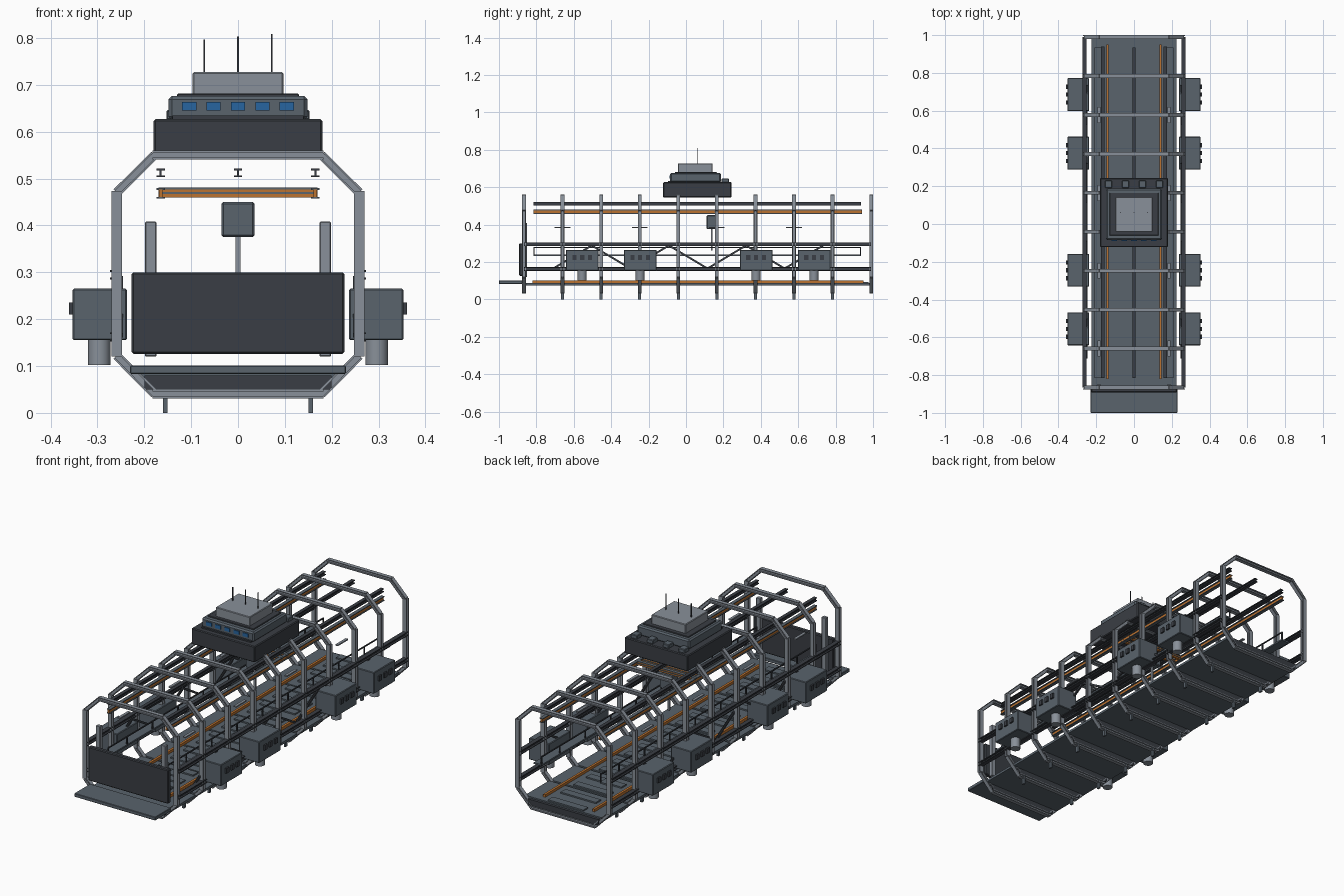
import bpy, bmesh, math
from mathutils import Vector

if "Cube" in bpy.data.objects:
    bpy.data.objects.remove(bpy.data.objects["Cube"])

def mat(name, c):
    m = bpy.data.materials.new(name)
    m.diffuse_color = (*c, 1)
    m.use_nodes = True
    m.node_tree.nodes["Principled BSDF"].inputs["Base Color"].default_value = m.diffuse_color
    return m

DARK = mat("dark_steel", (0.042, 0.048, 0.058))
MID = mat("mid_steel", (0.10, 0.125, 0.15))
LIGHT = mat("light_steel", (0.25, 0.28, 0.32))
ORANGE = mat("orange_rail", (0.50, 0.17, 0.03))
BLUE = mat("blue_glass", (0.02, 0.13, 0.35))

def finish(name, bm, m, bevel=0):
    bmesh.ops.recalc_face_normals(bm, faces=bm.faces)
    me = bpy.data.meshes.new(name)
    bm.to_mesh(me)
    bm.free()
    ob = bpy.data.objects.new(name, me)
    bpy.context.collection.objects.link(ob)
    me.materials.append(m)
    if bevel:
        b = ob.modifiers.new("edge_bevel", 'BEVEL')
        b.width, b.segments = bevel, 1
    return ob

def boxes(name, m, specs, bevel=0):
    """One object from (x0, x1, y0, y1, z0, z1) boxes."""
    bm = bmesh.new()
    for x0, x1, y0, y1, z0, z1 in specs:
        vs = bmesh.ops.create_cube(bm, size=1)['verts']
        for v in vs:
            v.co = Vector(((x0 + x1) / 2 + v.co.x * (x1 - x0),
                           (y0 + y1) / 2 + v.co.y * (y1 - y0),
                           (z0 + z1) / 2 + v.co.z * (z1 - z0)))
    return finish(name, bm, m, bevel)

def both(specs):
    return [s for a in specs for s in (a, (-a[1], -a[0], *a[2:]))]

def beams(name, m, segs, w, h, t=0.004):
    """One object from I-section beams (start, end, flange normal)."""
    bm = bmesh.new()
    a, b, c = w / 2, h / 2, t / 2
    prof = [(-a, -b), (a, -b), (a, -b + t), (c, -b + t), (c, b - t), (a, b - t),
            (a, b), (-a, b), (-a, b - t), (-c, b - t), (-c, -b + t), (-a, -b + t)]
    for p, q, up in segs:
        p, q = Vector(p), Vector(q)
        d = (q - p).normalized()
        side = d.cross(Vector(up)).normalized()
        up = side.cross(d)
        ends = [[bm.verts.new(e + side * u + up * v) for u, v in prof] for e in (p, q)]
        for i in range(12):
            j = (i + 1) % 12
            bm.faces.new((ends[0][i], ends[0][j], ends[1][j], ends[1][i]))
        for e in ends:
            bm.faces.new(e)
    return finish(name, bm, m)

Y0, STEP = -0.866, 0.2062
RIBS = [Y0 + i * STEP for i in range(10)]
Y1 = RIBS[-1]
Z = (0, 0, 1)

# Octagonal ribs: posts, plus top, bottom and corner beams
posts, rims = [], []
for y in RIBS:
    for s in (-1, 1):
        posts.append(((s * .259, y, .12), (s * .259, y, .473), (0, 1, 0)))
        rims.append(((s * .259, y, .47), (s * .178, y, .55), (s, 0, 1)))
        rims.append(((s * .259, y, .122), (s * .178, y, .04), (s, 0, -1)))
    for z in (.04, .55):
        rims.append(((-.182, y, z), (.182, y, z), Z))
beams("rib_posts", LIGHT, posts, .022, .02)
beams("rib_rims", LIGHT, rims, .02, .019)
boxes("landing_feet", MID, both([(.15, .16, y - .008, y + .008, 0, .05) for y in RIBS[1:-1]]))

# Side stringers and zigzag bracing
beams("side_stringers", DARK, [((s * .262, Y0, z), (s * .262, Y1, z), Z)
                               for s in (-1, 1) for z in (.295, .162)], .022, .02)
zig = [(-.71 + i * STEP, .165 if i % 2 == 0 else .288) for i in range(8)]
beams("zigzag_braces", DARK, [((s * .25, *a), (s * .25, *b), (s, 0, 0))
                              for s in (-1, 1) for a, b in zip(zig, zig[1:])], .01, .01, .003)

# Roof rails
beams("roof_rails", DARK, [((x, -.815, .512), (x, .935, .512), Z) for x in (-.165, 0, .165)], .018, .018)

# Crane runway and bridge: orange webs with grey flanges
boxes("crane_runways", ORANGE, both([(.161, .169, Y0 + .05, Y1 - .05, .461, .477)]))
boxes("runway_flanges", MID, both([(.156, .174, Y0 + .05, Y1 - .05, z, z + .004) for z in (.457, .476)]))
boxes("crane_bridge", ORANGE, [(-.17, .17, y - .006, y + .006, .460, .478) for y in (.115, .16)])
boxes("bridge_flanges", MID, [(-.17, .17, y - .009, y + .009, z, z + .004)
                              for y in (.115, .16) for z in (.467, .477)])
boxes("crane_trolley", MID, [(-.035, .035, .11, .165, .375, .45)], .004)
boxes("crane_hoist", LIGHT, [(-.005, .005, .133, .143, .26, .376)])

# Cargo deck with joists, cross strips and orange floor rails
boxes("deck_plates", MID, [(-.225, .225, y + .006, y + STEP - .006, .075, .087) for y in RIBS[:-1]])
boxes("deck_joists", DARK, [(-.2, .2, y - .008, y + .008, .05, .08) for y in RIBS])
boxes("deck_strips", MID, [(-.1, .1, Y0 + .05 + i * STEP / 2, Y0 + .09 + i * STEP / 2, .087, .094)
                           for i in range(18)])
boxes("floor_rails", ORANGE, both([(.134, .146, -.82, .95, .086, .1)]))

# Side catwalks with handrails, stanchions and lamps
boxes("catwalks", MID, both([(.165, .21, -.815, .935, .232, .24)]))
boxes("catwalk_stanchions", DARK, both([(.165, .171, y - .003, y + .003, .235, .28)
                                        for y in [-.812] + RIBS[1:-1] + [.932]]))
boxes("catwalk_handrails", DARK, both([(.165, .171, -.815, .935, .276, .281)]))
boxes("work_lamps", LIGHT, both([(.178, .192, y - .042, y + .042, .382, .388) for y in RIBS[1:-1:2]]))

# Front door, door posts and loading ramp
boxes("front_door", DARK, [(-.227, .227, -.892, -.868, .126, .3)], .004)
boxes("door_posts", LIGHT, both([(.174, .198, -.87, -.85, .12, .408)]), .002)
boxes("loading_ramp", MID, [(-.23, .23, -1, -.872, .083, .101)], .002)

# Engine pods with vents and downward thrusters
PODS = [-.555, -.245, .375, .685]
boxes("engine_pods", MID, both([(.237, .353, y - .087, y + .087, .155, .265) for y in PODS]), .003)
boxes("pod_vents", DARK, both([(.35, .361, y + k - .011, y + k + .011, .21, .236)
                               for y in PODS for k in (-.042, 0, .042)]))
bm = bmesh.new()
for y in PODS:
    for x in (-.296, .296):
        r = bmesh.ops.create_cone(bm, cap_ends=True, segments=20, radius1=.024, radius2=.024, depth=.06)
        bmesh.ops.translate(bm, verts=r['verts'], vec=(x, y, .132))
ob = finish("pod_thrusters", bm, LIGHT)
bpy.context.view_layer.objects.active = ob
ob.select_set(True)
bpy.ops.object.shade_smooth_by_angle()

# Command tower
boxes("tower_base", DARK, [(-.18, .18, -.122, .243, .545, .627)], .004)
boxes("tower_bridge", MID, [(-.148, .148, -.085, .187, .625, .676)], .007)
boxes("tower_ledge", DARK, [(-.13, .13, -.06, .165, .67, .681)], .002)
boxes("tower_roof", LIGHT, [(-.097, .097, -.043, .143, .678, .727)], .003)
boxes("bridge_windows", BLUE, [(x - .015, x + .015, -.089, -.08, .645, .663)
                               for x in (-.104, -.052, 0, .052, .104)])
boxes("window_sill", DARK, [(-.14, .14, -.095, -.08, .626, .634)])
boxes("rear_vents", MID, [(x - .018, x + .018, .19, .23, .625, .646)
                          for x in (-.135, -.045, .045, .135)], .003)
boxes("antennas", DARK, [(x - .002, x + .002, .058, .062, .72, z)
                         for x, z in ((-.072, .797), (0, .803), (.072, .808))])
